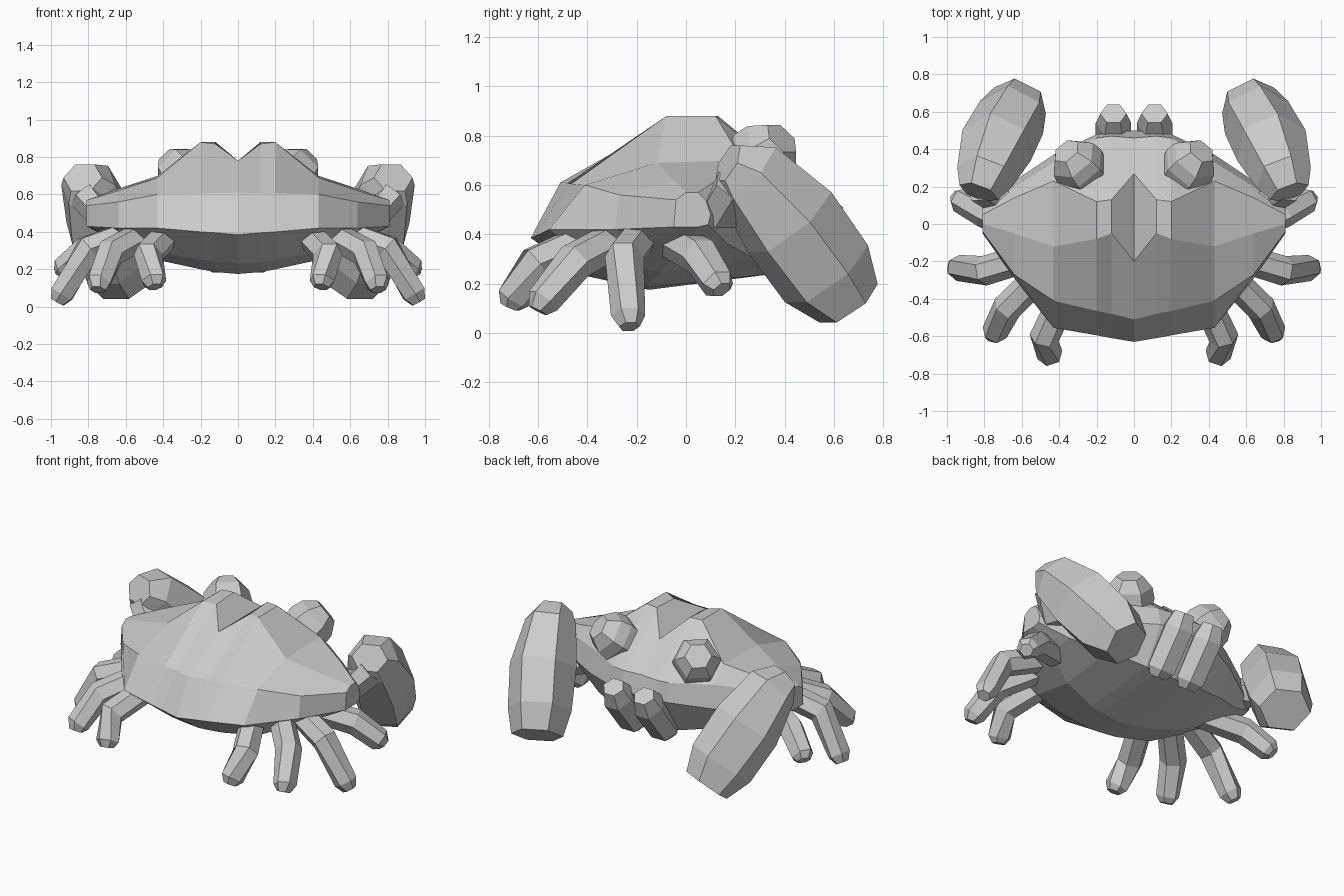
import bpy, math
from mathutils import Vector

if "Cube" in bpy.data.objects:
    bpy.data.objects.remove(bpy.data.objects["Cube"])


def make(name, verts, faces):
    me = bpy.data.meshes.new(name)
    me.from_pydata(verts, [], faces)
    ob = bpy.data.objects.new(name, me)
    bpy.context.collection.objects.link(ob)
    bpy.context.view_layer.objects.active = ob
    m = ob.modifiers.new("mirror", 'MIRROR')
    m.merge_threshold = 0.001
    # consistent outward normals
    bpy.ops.object.mode_set(mode='EDIT')
    bpy.ops.mesh.select_all(action='SELECT')
    bpy.ops.mesh.normals_make_consistent(inside=False)
    bpy.ops.object.mode_set(mode='OBJECT')
    return ob


def strips(rows, n):
    return [(r * n + i, r * n + (i + 1) % n, (r + 1) * n + (i + 1) % n, (r + 1) * n + i)
            for r in range(rows - 1) for i in range(n)]


def loft(name, rings, sides=6, turn=0.0):
    """Tube through rings of (centre, half width, half height), mirrored in x."""
    pts = [Vector(r[0]) for r in rings]
    verts = []
    for k, (c, w, h) in enumerate(rings):
        d = (pts[min(k + 1, len(pts) - 1)] - pts[max(k - 1, 0)]).normalized()
        side = d.cross(Vector((0, 0, 1))).normalized()
        up = side.cross(d)
        for i in range(sides):
            a = math.tau * i / sides + turn
            verts.append(pts[k] + side * (w * math.cos(a)) + up * (h * math.sin(a)))
    faces = strips(len(rings), sides)
    last = (len(rings) - 1) * sides
    faces += [tuple(range(sides)), tuple(range(last, last + sides))]
    return make(name, verts, faces)


# Shell: closed (y, z) profiles at increasing x, from back rim over the top to the belly
shell = [
    (0.00, [(-.63, .385), (-.51, .61), (-.20, .78), (.27, .76), (.46, .60),
            (.50, .48), (.36, .24), (-.15, .175), (-.40, .23)]),
    (0.12, [(-.61, .395), (-.48, .607), (-.05, .87), (.13, .88), (.47, .60),
            (.49, .48), (.36, .24), (-.15, .185), (-.40, .24)]),
    (0.20, [(-.595, .40), (-.465, .605), (-.08, .88), (.12, .88), (.46, .60),
            (.48, .48), (.35, .25), (-.15, .20), (-.40, .25)]),
    (0.43, [(-.555, .42), (-.41, .60), (-.12, .69), (.23, .70), (.33, .60),
            (.37, .46), (.28, .30), (-.10, .25), (-.36, .29)]),
    (0.64, [(-.29, .42), (-.27, .56), (-.05, .62), (.14, .63), (.20, .57),
            (.23, .44), (.17, .36), (0, .34), (-.18, .36)]),
    (0.81, [(-.05, .43), (-.04, .54), (0, .57), (.05, .57), (.08, .54),
            (.10, .48), (.09, .44), (.05, .43), (0, .43)]),
]
verts = [(x, y, z) for x, prof in shell for y, z in prof]
make("shell", verts, strips(6, 9) + [tuple(range(45, 54))])

# Eyes: faceted domes facing forward and outward
eye, axis = Vector((.295, .31, .71)), Vector((.5, .6, .6)).normalized()
loft("eyes", [(eye + axis * t, r, r) for t, r in
              ((-.10, .13), (-.01, .148), (.06, .135), (.13, .08))])

# Mouth parts hanging under the front lip
loft("mouth_parts", [((.11, .59, .54), .07, .065), ((.11, .54, .46), .095, .10),
                     ((.11, .38, .25), .095, .09), ((.11, .35, .21), .06, .05)])

# Claws and the arms carrying them
loft("claws", [((.83, .17, .69), .11, .09), ((.80, .25, .65), .155, .16),
               ((.735, .42, .45), .20, .215), ((.655, .57, .24), .19, .21),
               ((.61, .66, .12), .155, .14)])
loft("claw_arms", [((.55, .08, .50), .09, .09), ((.74, .15, .50), .09, .09),
                   ((.82, .20, .60), .09, .09)])

# Four pairs of walking legs: hip, knee, ankle, tip
legs = {
    "first_legs": [(.50, -.08, .39), (.80, .06, .31), (.93, .13, .20), (.95, .145, .175)],
    "second_legs": [(.50, -.16, .42), (.80, -.25, .31), (.94, -.235, .07), (.965, -.23, .025)],
    "third_legs": [(.48, -.25, .40), (.68, -.45, .29), (.745, -.58, .13), (.75, -.60, .09)],
    "fourth_legs": [(.36, -.35, .40), (.48, -.61, .28), (.45, -.70, .14), (.445, -.715, .105)],
}
for name, path in legs.items():
    loft(name, [(p, r, r) for p, r in zip(path, (.075, .08, .07, .042))])
